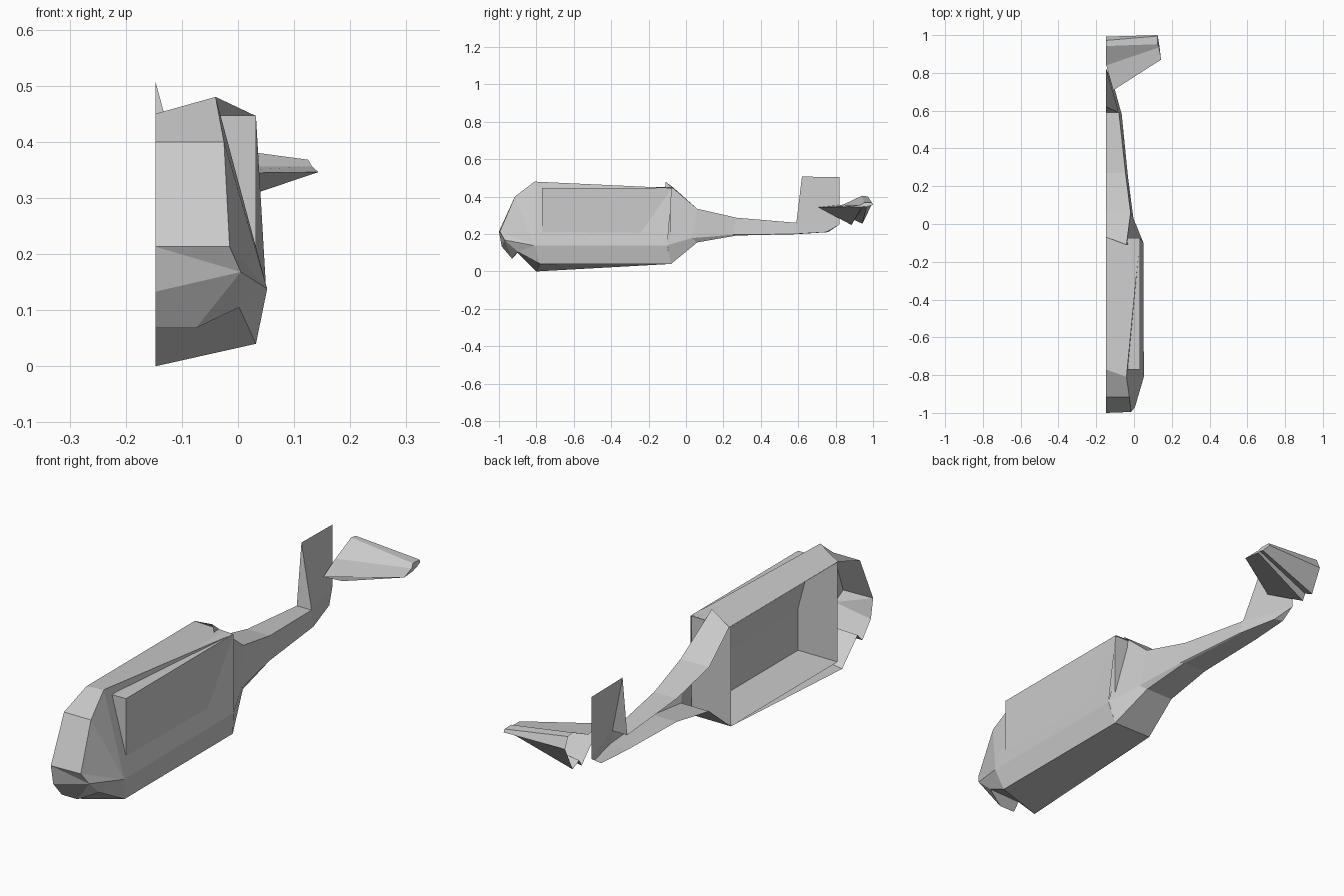
import bpy, bmesh

C = -0.147  # open centre plane of the half model


def build(name, verts, faces):
    bm = bmesh.new()
    vs = [bm.verts.new(v) for v in verts]
    for f in faces:
        bm.faces.new([vs[i] for i in f])
    bmesh.ops.remove_doubles(bm, verts=bm.verts, dist=0.0005)
    bmesh.ops.recalc_face_normals(bm, faces=bm.faces)
    me = bpy.data.meshes.new(name)
    bm.to_mesh(me)
    bm.free()
    ob = bpy.data.objects.new(name, me)
    bpy.context.collection.objects.link(ob)
    return ob


def loft(name, rows, closed=False, cap_end=False):
    n = len(rows[0])
    verts = [p for r in rows for p in r]
    faces = []
    for k in range(len(rows) - 1):
        for i in range(n if closed else n - 1):
            j = (i + 1) % n
            faces.append((k * n + i, k * n + j, (k + 1) * n + j, (k + 1) * n + i))
    if cap_end:
        faces.append(tuple(range((len(rows) - 1) * n, len(rows) * n)))
    return build(name, verts, faces)


# main hull ring sections: roof centre, roof edge, chine, belly edge, belly centre
hull_front = [(C, -0.77, 0.45), (-0.04, -0.81, 0.48), (0.052, -0.81, 0.138),
              (0.032, -0.78, 0.04), (C, -0.80, 0.0)]
hull_back = [(C, -0.07, 0.45), (0.032, -0.075, 0.446), (0.05, -0.10, 0.138),
             (0.032, -0.08, 0.04), (C, -0.08, 0.04)]
loft("hull", [hull_front, hull_back])

# nose with windscreen, cheek and chin
nose = hull_front + [
    (C, -0.915, 0.40), (-0.025, -0.915, 0.40),       # 5 6
    (C, -1.0, 0.213), (-0.015, -0.995, 0.213),       # 7 8
    (C, -0.985, 0.133), (0.005, -0.97, 0.168),       # 9 10
    (C, -0.93, 0.068), (-0.075, -0.93, 0.068),       # 11 12
    (C, -0.90, 0.10), (0.002, -0.90, 0.105)]         # 13 14
build("nose", nose, [
    (0, 1, 6, 5), (5, 6, 8, 7), (1, 2, 6), (6, 2, 8), (8, 2, 10),
    (7, 8, 10), (7, 10, 9), (9, 10, 12, 11), (10, 14, 12),
    (11, 12, 14, 13), (10, 2, 14), (14, 2, 3), (13, 14, 3, 4)])

# cabin box that pushes through the hull side, open at the centre
X, F, B, L, T = 0.032, -0.77, -0.08, 0.04, 0.447
build("cabin_box",
      [(C, F, L), (X, F, L), (X, B, L), (C, B, L),
       (C, F, T), (X, F, T), (X, B, T), (C, B, T)],
      [(0, 1, 5, 4), (1, 2, 6, 5), (2, 3, 7, 6), (4, 5, 6, 7), (0, 1, 2, 3)])

# tail boom sections: roof centre, roof edge, side bottom, floor edge, floor centre
boom_rows = [[(C, -0.07, 0.45), (-0.04, -0.11, 0.48), (0.05, -0.10, 0.14),
              (0.032, -0.08, 0.04), (C, -0.08, 0.04)]]
for y, top, xt, xb, ys, zs, xf, zf in [
        (0.06, 0.335, -0.018, -0.003, 0.03, 0.178, -0.02, 0.155),
        (0.27, 0.287, -0.045, -0.032, 0.25, 0.196, -0.04, 0.192),
        (0.59, 0.26, -0.08, -0.065, 0.58, 0.20, -0.07, 0.199)]:
    boom_rows.append([(C, y, top), (xt, y, top), (xb, ys, zs), (xf, y, zf), (C, y, zf)])
loft("tail_boom", boom_rows)

# tail end and fin taper to the centre plane
build("tail_fin",
      [(C, 0.59, 0.26), (-0.08, 0.59, 0.26), (-0.065, 0.58, 0.20), (C, 0.59, 0.199),
       (C, 0.62, 0.507), (C, 0.82, 0.504), (C, 0.82, 0.25),
       (-0.112, 0.75, 0.21), (C, 0.76, 0.21)],
      [(0, 1, 4), (1, 6, 5, 4), (1, 2, 7, 6), (2, 3, 8, 7), (6, 7, 8)])

# stabiliser lofted from root profile to tip
root = [(-0.11, 0.708, 0.343), (C, 0.84, 0.357), (C, 0.942, 0.405), (C, 0.972, 0.40),
        (C, 0.992, 0.355), (C, 0.943, 0.255), (C, 0.90, 0.275), (C, 0.885, 0.248)]
tip = [(0.143, 0.87, 0.346), (0.132, 0.935, 0.356), (0.125, 0.952, 0.368), (0.125, 0.995, 0.367),
       (0.125, 1.0, 0.355), (0.13, 0.965, 0.345), (0.133, 0.95, 0.347), (0.135, 0.94, 0.344)]
loft("stabiliser", [root, tip], closed=True, cap_end=True)
